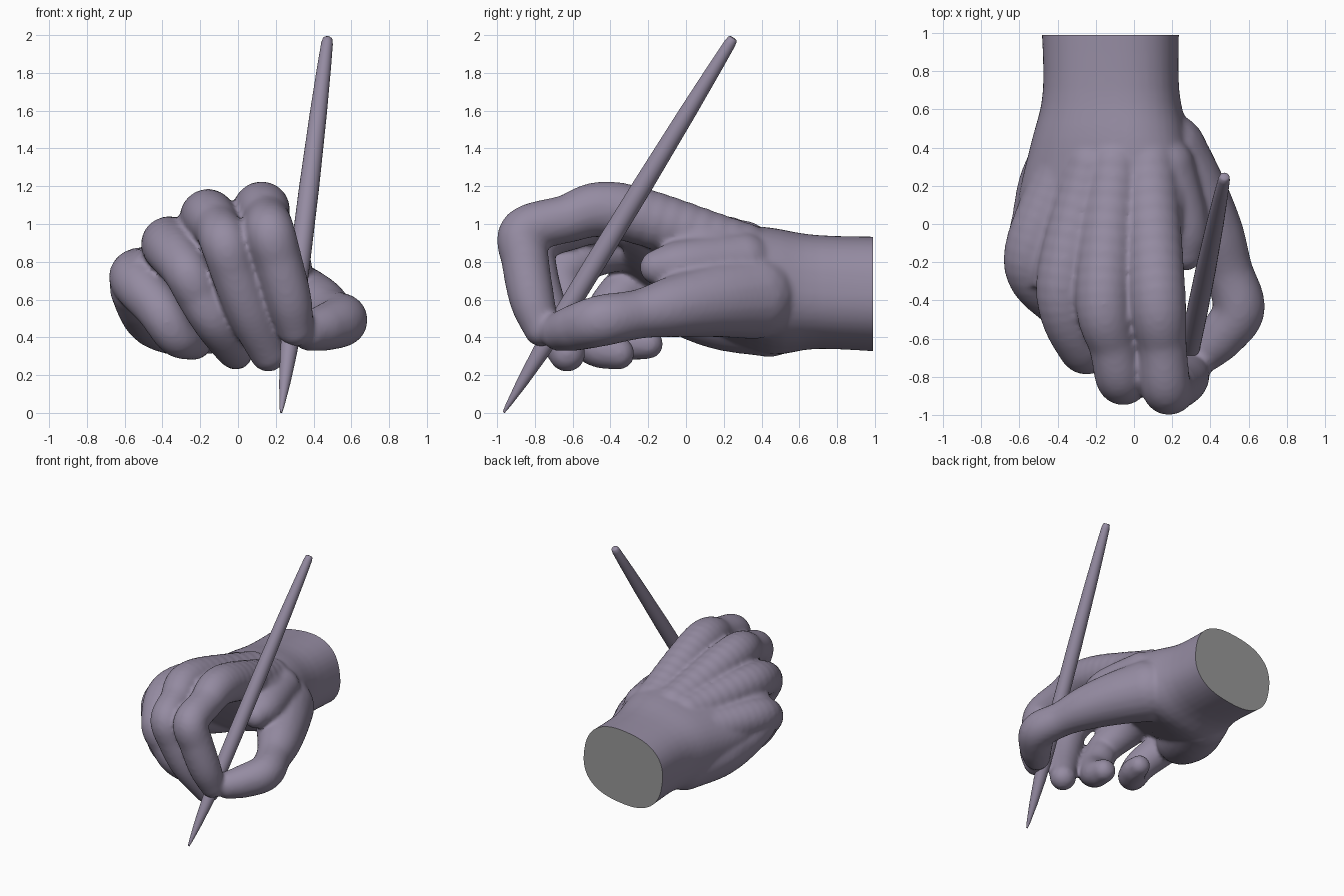
import bpy, bmesh
from math import sin, cos, pi, radians, copysign
from mathutils import Vector, Matrix

if "Cube" in bpy.data.objects:
    bpy.data.objects.remove(bpy.data.objects["Cube"])


def material(name, rgb):
    m = bpy.data.materials.new(name)
    m.diffuse_color = (*rgb, 1)
    m.use_nodes = True
    m.node_tree.nodes["Principled BSDF"].inputs["Base Color"].default_value = m.diffuse_color
    return m


clay = material("clay", (0.30, 0.26, 0.36))
cut_grey = material("cut_grey", (0.32, 0.32, 0.32))


def make_object(name, bm):
    me = bpy.data.meshes.new(name)
    bmesh.ops.recalc_face_normals(bm, faces=bm.faces)
    bm.to_mesh(me)
    bm.free()
    ob = bpy.data.objects.new(name, me)
    bpy.context.collection.objects.link(ob)
    return ob


def smooth(ob):
    bpy.ops.object.select_all(action='DESELECT')
    ob.select_set(True)
    bpy.context.view_layer.objects.active = ob
    bpy.ops.object.shade_smooth_by_angle(angle=radians(50))


def loft(bm, rings):
    """Skin a closed tube over rings of points, capping both ends."""
    vs = [[bm.verts.new(p) for p in r] for r in rings]
    n = len(vs[0])
    for a, b in zip(vs, vs[1:]):
        for i in range(n):
            j = (i + 1) % n
            bm.faces.new((a[i], a[j], b[j], b[i]))
    bm.faces.new(vs[0])
    bm.faces.new(vs[-1][::-1])


def spline(pts, steps):
    """Catmull-Rom curve through points of any dimension."""
    p = [Vector(q) for q in pts]
    p = [2 * p[0] - p[1]] + p + [2 * p[-1] - p[-2]]
    out = []
    for a, b, c, d in zip(p, p[1:], p[2:], p[3:]):
        for k in range(steps):
            t = k / steps
            out.append(0.5 * (2 * b + (c - a) * t + (2 * a - 5 * b + 4 * c - d) * t * t
                              + (3 * b - a - 3 * c + d) * t ** 3))
    return out + [p[-2]]


def limb(bm, pts):
    """Fleshy limb: spheres swept along (x, y, z, radius) points."""
    for q in spline(pts, 9):
        bmesh.ops.create_icosphere(bm, subdivisions=3, radius=q[3],
                                   matrix=Matrix.Translation(q.xyz) )


def section(y, cx, cz, hw, ht, tilt, n=40):
    """Tilted rounded-box cross-section across the hand."""
    t, ring = radians(tilt), []
    for i in range(n):
        a = 2 * pi * i / n
        u = hw * copysign(abs(cos(a)) ** 0.8, cos(a))
        v = ht * copysign(abs(sin(a)) ** 0.8, sin(a))
        ring.append((cx + u * cos(t) - v * sin(t), y, cz + u * sin(t) + v * cos(t)))
    return ring


bm = bmesh.new()

# forearm, wrist and palm: y, centre x, centre z, half width, half depth, tilt
palm = [(1.12, -.125, .625, .36, .30, 8), (.7, -.12, .64, .355, .295, 8),
        (.45, -.12, .645, .41, .32, 13), (.2, -.14, .70, .46, .27, 18),
        (0, -.18, .78, .46, .21, 22), (-.2, -.22, .88, .42, .14, 25),
        (-.33, -.22, .92, .36, .09, 26)]
# Vectors above 4D are fine for the spline
loft(bm, [section(*q) for q in spline(palm, 4)])

# fingers: metacarpal, knuckle, middle joint, end joint, tip
fingers = {
    "index": [(.08, .3, .86, .15), (.12, -.36, 1.07, .152), (.15, -.64, 1.025, .128),
              (.17, -.855, .955, .132), (.215, -.85, .8, .127), (.27, -.815, .6, .12),
              (.305, -.765, .445, .095)],
    "middle": [(-.1, .3, .87, .15), (-.16, -.37, 1.035, .15), (-.11, -.64, .98, .127),
               (-.07, -.81, .9, .13), (-.02, -.80, .74, .123), (.06, -.74, .53, .118),
               (.16, -.63, .315, .098)],
    "ring": [(-.22, .3, .83, .15), (-.37, -.32, .895, .145), (-.28, -.64, .76, .125),
             (-.20, -.65, .61, .12), (-.12, -.62, .48, .117), (-.03, -.48, .35, .103),
             (-.01, -.36, .315, .088)],
    "little": [(-.36, .3, .72, .16), (-.545, -.18, .72, .14), (-.42, -.4, .55, .122),
               (-.33, -.41, .41, .108), (-.25, -.3, .375, .095), (-.22, -.20, .365, .08)],
}
for pts in fingers.values():
    limb(bm, pts)

# thumb, web of skin beside it, and the heel of the hand
limb(bm, [(.16, .36, .62, .23), (.29, .16, .6, .2), (.41, -.05, .565, .165),
          (.49, -.24, .525, .132), (.55, -.44, .49, .137), (.47, -.575, .455, .125),
          (.38, -.67, .43, .103)])
limb(bm, [(.16, .3, .8, .16), (.25, 0, .78, .14), (.27, -.15, .77, .095)])
limb(bm, [(-.29, .44, .5, .205), (-.4, .2, .535, .205), (-.47, 0, .58, .175),
          (-.53, -.15, .66, .15)])

# fuse all the flesh into one soft skin
flesh = make_object("flesh", bm)
rm = flesh.modifiers.new("fuse", 'REMESH')
rm.mode, rm.voxel_size = 'VOXEL', 0.015
sm = flesh.modifiers.new("soften", 'SMOOTH')
sm.factor, sm.iterations = 0.5, 9
skin = bpy.data.meshes.new_from_object(flesh.evaluated_get(bpy.context.evaluated_depsgraph_get()))
bpy.data.objects.remove(flesh)

# flat cut across the wrist
bm = bmesh.new()
bm.from_mesh(skin)
cut = bmesh.ops.bisect_plane(bm, geom=bm.verts[:] + bm.edges[:] + bm.faces[:],
                             plane_co=(0, .99, 0), plane_no=(0, 1, 0), clear_outer=True)
rim = [e for e in cut["geom_cut"] if isinstance(e, bmesh.types.BMEdge)]
cap = bmesh.ops.edgeloop_fill(bm, edges=rim)["faces"]
for f in bm.faces:
    f.material_index = 0
for f in cap:
    f.material_index = 1
hand = make_object("hand", bm)
hand.data.materials.append(clay)
hand.data.materials.append(cut_grey)
smooth(hand)

# pen: tapered round stick from point to blunt end
tip, end = Vector((.228, -.965, 0.003)), Vector((.475, .25, 1.985))
axis = end - tip
turn = axis.to_track_quat('Z', 'Y')
profile = [(0, .006), (.02, .014), (.08, .03), (.16, .045), (.25, .053), (.4, .055),
           (.6, .053), (.8, .045), (.92, .037), (.985, .031), (.997, .026), (1, .018)]
bm = bmesh.new()
loft(bm, [[tip + axis * t + turn @ Vector((r * cos(2 * pi * i / 24), r * sin(2 * pi * i / 24), 0))
           for i in range(24)] for t, r in profile])
pen = make_object("pen", bm)
pen.data.materials.append(clay)
smooth(pen)
